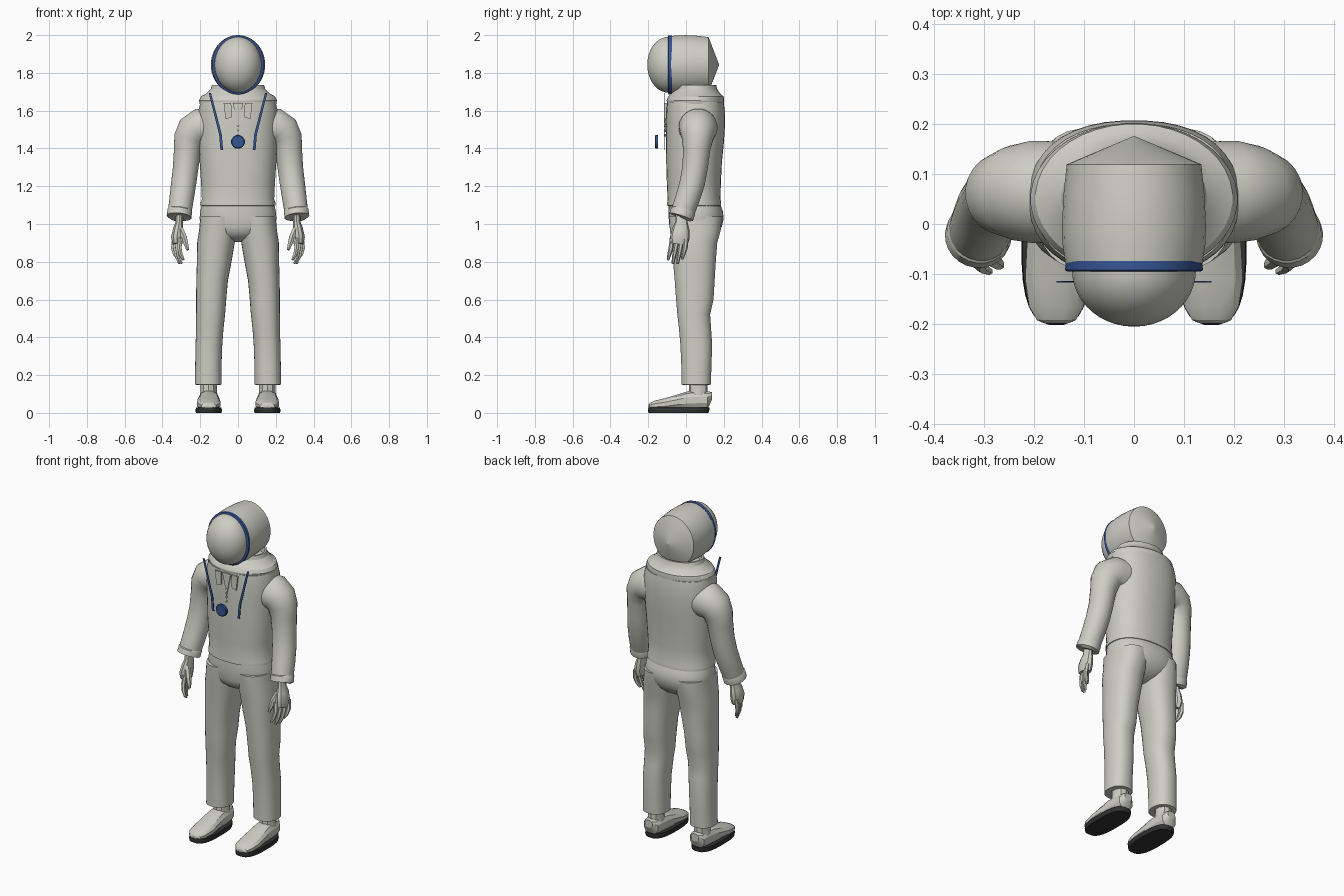
import bpy, bmesh, math
from mathutils import Vector

old = bpy.data.objects.get("Cube")
if old:
    bpy.data.objects.remove(old, do_unlink=True)


def material(name, rgb):
    m = bpy.data.materials.new(name)
    m.use_nodes = True
    m.diffuse_color = (*rgb, 1)
    bsdf = m.node_tree.nodes["Principled BSDF"]
    bsdf.inputs["Base Color"].default_value = (*rgb, 1)
    bsdf.inputs["Roughness"].default_value = 0.7
    return m


SUIT = material("warm_grey", (0.62, 0.62, 0.56))
BLUE = material("blue_trim", (0.035, 0.09, 0.29))
SOLE = material("dark_sole", (0.03, 0.03, 0.03))


def finish(name, bm, mat, angle=35):
    bmesh.ops.recalc_face_normals(bm, faces=bm.faces[:])
    mesh = bpy.data.meshes.new(name)
    bm.to_mesh(mesh)
    bm.free()
    mesh.materials.append(mat)
    ob = bpy.data.objects.new(name, mesh)
    bpy.context.collection.objects.link(ob)
    bpy.ops.object.select_all(action='DESELECT')
    ob.select_set(True)
    bpy.context.view_layer.objects.active = ob
    bpy.ops.object.shade_smooth_by_angle(angle=math.radians(angle))
    return ob


def loft(name, rings, mat=SUIT, n=32, power=2, side=1, angle=35):
    """Skin a chain of (centre, u, v) superellipse rings and cap both ends."""
    bm = bmesh.new()
    loops = []
    for c, u, v in rings:
        loop = []
        for i in range(n):
            a = math.tau * (i + 0.5) / n
            ca, sa = math.cos(a), math.sin(a)
            p = (Vector(c) + Vector(u) * math.copysign(abs(ca) ** (2 / power), ca)
                 + Vector(v) * math.copysign(abs(sa) ** (2 / power), sa))
            loop.append(bm.verts.new((p.x * side, p.y, p.z)))
        loops.append(loop)
    for a, b in zip(loops, loops[1:]):
        for i in range(n):
            j = (i + 1) % n
            bm.faces.new((a[i], a[j], b[j], b[i]))
    bm.faces.new(loops[0])
    bm.faces.new(loops[-1])
    return finish(name, bm, mat, angle)


def level(x, y0, y1, z, rx):
    """Horizontal ring spanning y0..y1."""
    return (x, (y0 + y1) / 2, z), (rx, 0, 0), (0, (y1 - y0) / 2, 0)


def upright(x, y, z, rx, rz):
    """Ring facing front."""
    return (x, y, z), (rx, 0, 0), (0, 0, rz)


def tube(name, pts, radii, n=24, side=1, flat=1.0):
    """Round limb along a path, optionally flattened in one direction."""
    pts = [Vector(p) for p in pts]
    rings = []
    for i, p in enumerate(pts):
        t = (pts[min(i + 1, len(pts) - 1)] - pts[max(i - 1, 0)]).normalized()
        u = Vector((0, 1, 0)).cross(t).normalized()
        rings.append((p, u * radii[i] * flat, t.cross(u) * radii[i]))
    return loft(name, rings, n=n, side=side)


def plate(name, outline, y, depth, mat, side=1):
    """Thin panel from an x-z outline."""
    bm = bmesh.new()
    face = bm.faces.new([bm.verts.new((x * side, y, z)) for x, z in outline])
    out = bmesh.ops.extrude_face_region(bm, geom=[face])["geom"]
    for v in out:
        if isinstance(v, bmesh.types.BMVert):
            v.co.y += depth
    return finish(name, bm, mat)


# Jacket body and hem
loft("jacket", [
    level(0, -.09, .18, 1.095, .19), level(0, -.1, .187, 1.098, .198),
    level(0, -.1, .187, 1.115, .198), level(0, -.098, .183, 1.13, .192),
    level(0, -.102, .185, 1.22, .196), level(0, -.105, .19, 1.32, .203),
    level(0, -.106, .2, 1.42, .207), level(0, -.106, .207, 1.52, .21),
    level(0, -.104, .206, 1.6, .21), level(0, -.1, .2, 1.645, .2)], n=40, power=2.3)

# Flared neck collar with a hollow rim
loft("collar", [
    level(0, -.1, .2, 1.635, .203), level(0, -.103, .202, 1.655, .207),
    level(0, -.095, .2, 1.675, .197), level(0, -.08, .182, 1.69, .17),
    level(0, -.06, .165, 1.715, .145), level(0, -.055, .16, 1.737, .138),
    level(0, -.045, .15, 1.737, .128), level(0, -.04, .145, 1.7, .122)], n=40, angle=25)

# Helmet shell, trim ring and rounded visor
HZ = 1.843
loft("helmet", [upright(0, y, HZ, rx, rz) for y, rx, rz in (
    (.175, .002, .002), (.119, .135, .147), (.06, .141, .154),
    (0, .144, .157), (-.04, .143, .156), (-.08, .137, .153))], n=40, angle=30)
loft("helmet_ring", [upright(0, y, HZ, rx, rz) for y, rx, rz in (
    (-.074, .13, .15), (-.074, .137, .156), (-.092, .138, .157),
    (-.095, .133, .152), (-.095, .12, .14))], BLUE, n=40)
loft("visor", [upright(0, -.093 - .112 * math.sin(a), HZ,
                       .124 * math.cos(a), .148 * math.cos(a))
               for a in [math.radians(d) for d in range(0, 90, 8)] + [1.569]], n=40)

# Trouser seat and waist
loft("trouser_seat", [
    level(0, 0, .09, .905, .03), level(0, -.05, .14, .925, .1),
    level(0, -.078, .168, .95, .16), level(0, -.088, .19, .985, .196),
    level(0, -.092, .2, 1.03, .204), level(0, -.094, .195, 1.07, .2),
    level(0, -.092, .18, 1.105, .192)], n=40, power=2.3)

# Front neckline point
plate("neck_point", [(-.028, 1.64), (.028, 1.64), (.01, 1.56), (0, 1.5), (-.01, 1.56)],
      -.111, .008, SUIT)
for i in range(4):
    z = 1.545 - i * .025
    plate("front_fastener", [(-.007, z), (0, z - .007), (.007, z), (0, z + .007)],
          -.114, .009, SUIT)

# Chest dial
loft("chest_dial", [upright(0, y, 1.435, r, r) for y, r in (
    (-.149, .03), (-.149, .037), (-.161, .037), (-.165, .032))], BLUE, n=12)

for side, label in ((1, "left_"), (-1, "right_")):
    # Trouser leg
    loft(label + "trouser_leg", [
        level(.157, -.015, .12, .148, .06), level(.158, -.023, .132, .15, .071),
        level(.157, -.025, .135, .25, .07), level(.154, -.03, .139, .36, .071),
        level(.149, -.038, .133, .45, .073), level(.145, -.046, .128, .52, .077),
        level(.142, -.053, .146, .6, .08), level(.137, -.06, .152, .7, .084),
        level(.126, -.069, .158, .8, .092), level(.117, -.077, .166, .9, .1),
        level(.106, -.086, .185, .97, .1), level(.1, -.09, .19, 1.04, .1)],
        power=2.3, side=side)

    # Sleeve and turned cuff
    tube(label + "sleeve", [
        (.13, .065, 1.515), (.2, .064, 1.51), (.237, .062, 1.487), (.258, .06, 1.45),
        (.268, .056, 1.39), (.277, .048, 1.3), (.287, .034, 1.22), (.298, .01, 1.14),
        (.307, -.013, 1.075), (.311, -.022, 1.045)],
        [.1, .103, .095, .083, .072, .068, .067, .065, .063, .06], side=side)
    tube(label + "cuff", [(.307, -.013, 1.078), (.308, -.015, 1.07),
                          (.312, -.025, 1.038), (.312, -.026, 1.036)],
         [.061, .066, .066, .05], side=side)

    # Wrist, palm, fingers and thumb
    tube(label + "palm", [(.311, -.022, 1.05), (.311, -.024, 1.01), (.317, -.027, .975),
                          (.323, -.032, .93), (.321, -.036, .895)],
         [.032, .033, .045, .052, .044], n=10, side=side, flat=.62)
    for k, finger in enumerate(("index", "middle", "ring", "little")):
        y = -.073 + k * .025
        x = .3 + k * .011
        drop = (.02, .0, .0, .025)[k]
        tube(label + finger + "_finger",
             [(x + .005, y, .925), (x + .01, y - .006, .875),
              (x + .003, y - .015, .83 + drop / 2), (x - .012, y - .022, .79 + drop)],
             [.013, .013, .011, .007], n=6, side=side)
    tube(label + "thumb", [(.305, -.05, .975), (.286, -.068, .93),
                           (.274, -.078, .89), (.266, -.083, .862)],
         [.017, .017, .013, .008], n=6, side=side)

    # Ankle, shoe and sole
    loft(label + "ankle", [level(.155, .015, .115, z, rx) for z, rx in (
        (.07, .052), (.12, .045), (.17, .045))], n=10, side=side)
    loft(label + "shoe", [upright(.155, y, z, rx, rz) for y, z, rx, rz in (
        (.137, .09, .026, .022), (.115, .068, .048, .046), (.06, .068, .053, .052),
        (.01, .066, .056, .05), (-.05, .056, .061, .041), (-.11, .046, .064, .033),
        (-.165, .04, .056, .026), (-.192, .036, .04, .016), (-.199, .034, .022, .008))],
        n=12, power=2.4, side=side, angle=25)
    loft(label + "sole", [level(.155, -.2, .12, 0, .068), level(.155, -.202, .124, .012, .07),
                          level(.155, -.2, .124, .028, .068)],
         SOLE, n=28, power=2.8, side=side)

    # Chest strap and collar flap
    plate(label + "strap", [(.143, 1.693), (.155, 1.693), (.1, 1.475), (.093, 1.392),
                            (.079, 1.392), (.086, 1.475)], -.117, .003, BLUE, side)
    plate(label + "collar_flap", [(.036, 1.64), (.076, 1.64), (.066, 1.555), (.034, 1.565)],
          -.113, .009, SUIT, side)
